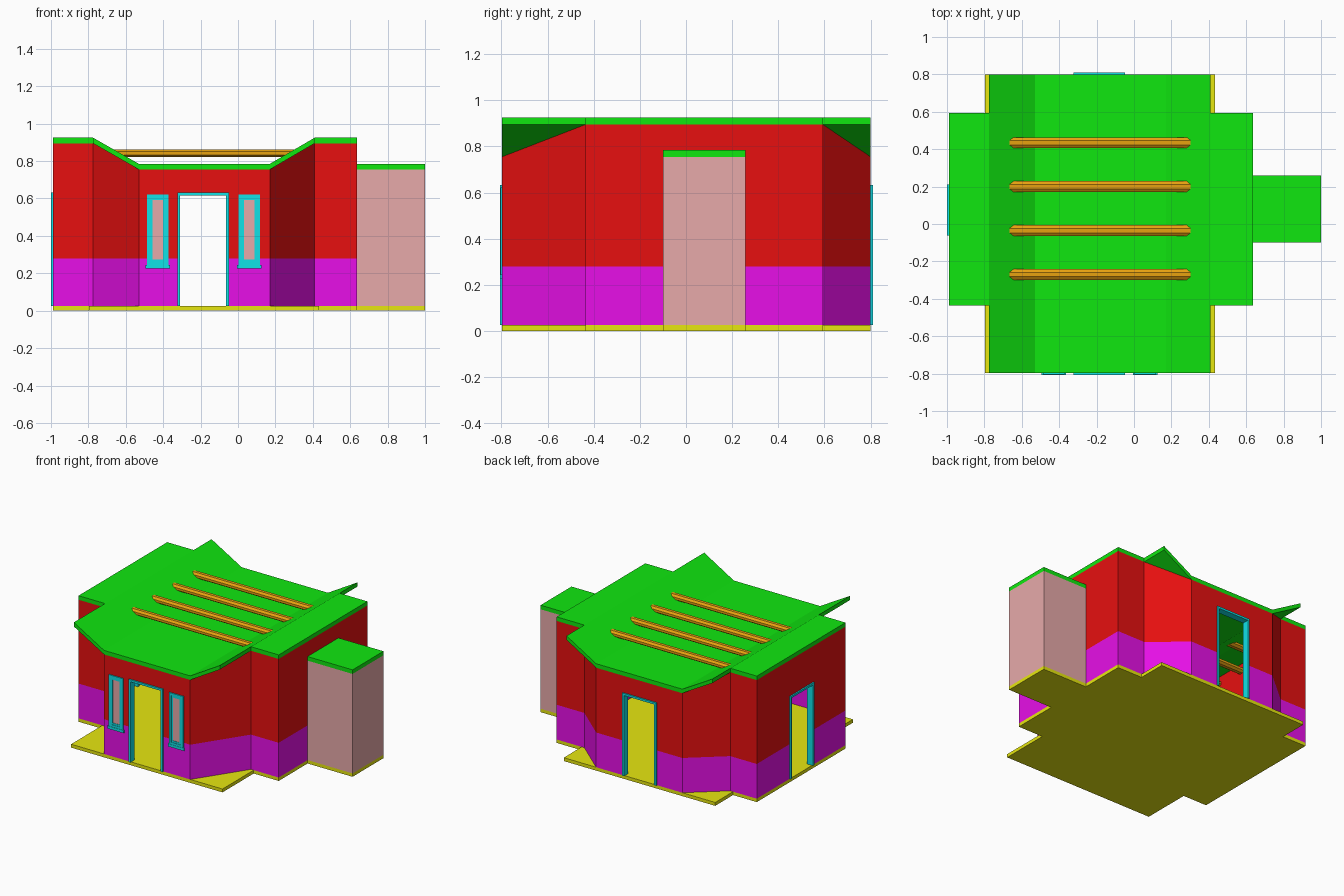
import bpy
import bmesh
import math

cube = bpy.data.objects.get("Cube")
if cube:
    bpy.data.objects.remove(cube, do_unlink=True)


def material(name, rgb):
    m = bpy.data.materials.new(name)
    m.use_nodes = True
    color = (*rgb, 1)
    m.diffuse_color = color
    m.node_tree.nodes["Principled BSDF"].inputs["Base Color"].default_value = color
    return m


RED = material("red upper wall", (0.8, 0.005, 0.005))
MAGENTA = material("magenta lower wall", (0.8, 0.005, 0.8))
GREEN = material("green roof", (0.005, 0.8, 0.005))
YELLOW = material("yellow floor", (0.8, 0.8, 0.005))
CYAN = material("cyan trim", (0.005, 0.76, 0.8))
PINK = material("dusty pink", (0.8, 0.4, 0.4))
ORANGE = material("orange beam", (0.8, 0.36, 0.005))

# Shared dimensions
FLOOR, BAND, DOOR_TOP = 0.025, 0.28, 0.62
LOW, HIGH, THICK = 0.755, 0.895, 0.03
X0, X1, X2, X3, X4, X5 = -0.99, -0.775, -0.53, 0.17, 0.41, 0.635
FRONT, ARM_F, ARM_B, BACK = -0.797, -0.435, 0.593, 0.8
DOOR_L, DOOR_R = -0.312, -0.06
SIDE_A, SIDE_B = -0.05, 0.2


def finish(name, bm, mats):
    bmesh.ops.recalc_face_normals(bm, faces=bm.faces)
    me = bpy.data.meshes.new(name)
    bm.to_mesh(me)
    bm.free()
    for m in mats:
        me.materials.append(m)
    ob = bpy.data.objects.new(name, me)
    bpy.context.collection.objects.link(ob)
    return ob


def prism(name, points, offset, mat):
    """Extrude a flat outline of 3D points along an offset."""
    bm = bmesh.new()
    face = bm.faces.new([bm.verts.new(p) for p in points])
    new = bmesh.ops.extrude_face_region(bm, geom=[face], use_keep_orig=True)["geom"]
    verts = [v for v in new if isinstance(v, bmesh.types.BMVert)]
    bmesh.ops.translate(bm, verts=verts, vec=offset)
    return finish(name, bm, [mat])


def box(name, x, y, z, mat):
    base = [(x[0], y[0], z[0]), (x[1], y[0], z[0]), (x[1], y[1], z[0]), (x[0], y[1], z[0])]
    return prism(name, base, (0, 0, z[1] - z[0]), mat)


def ceiling(x):
    """Height of the underside of the valley roof."""
    if x <= X1 or x >= X4:
        return HIGH
    return LOW if X2 <= x <= X3 else HIGH


# Floor slab: body, cross arms and annex in one outline
SX0, SX1, AX = -0.797, 0.432, 1.0
AY0, AY1 = -0.1, 0.258
outline = [(SX0, FRONT), (SX1, FRONT), (SX1, ARM_F), (X5, ARM_F), (X5, AY0), (AX, AY0),
           (AX, AY1), (X5, AY1), (X5, ARM_B), (SX1, ARM_B), (SX1, BACK), (SX0, BACK),
           (SX0, ARM_B), (X0, ARM_B), (X0, ARM_F), (SX0, ARM_F)]
prism("floor_slab", [(x, y, 0) for x, y in outline], (0, 0, FLOOR), YELLOW)

# Walls: ring of panels in three height rows, door panels left open below the lintel
ring = [(X2, FRONT), (DOOR_L, FRONT), (DOOR_R, FRONT), (X3, FRONT), (X4, ARM_F),
        (X5, ARM_F), (X5, ARM_B), (X4, ARM_B), (X3, BACK), (DOOR_R, BACK),
        (DOOR_L, BACK), (X2, BACK), (X1, ARM_B), (X0, ARM_B), (X0, SIDE_B),
        (X0, SIDE_A), (X0, ARM_F), (X1, ARM_F)]
doors = (1, 9, 14)
bm = bmesh.new()
columns = [[bm.verts.new((x, y, z)) for z in (FLOOR, BAND, DOOR_TOP, ceiling(x))] for x, y in ring]
for i, a in enumerate(columns):
    b = columns[(i + 1) % len(columns)]
    for row in range(3):
        if i in doors and row < 2:
            continue
        f = bm.faces.new((a[row], b[row], b[row + 1], a[row + 1]))
        f.material_index = 1 if row == 0 else 0
walls = finish("house_walls", bm, [RED, MAGENTA])
solid = walls.modifiers.new("thickness", "SOLIDIFY")
solid.thickness = THICK
solid.offset = -1
solid.use_even_offset = True

# Roof: valley over the body, flat slabs over the side arms
lower = [(X1, HIGH), (X2, LOW), (X3, LOW), (X4, HIGH)]
upper = [(x, z + THICK) for x, z in reversed(lower)]
prism("valley_roof", [(x, FRONT, z) for x, z in lower + upper], (0, BACK - FRONT, 0), GREEN)
box("right_arm_roof", (X0, X1), (ARM_F, ARM_B), (HIGH, HIGH + THICK), GREEN)
box("left_arm_roof", (X4, X5), (ARM_F, ARM_B), (HIGH, HIGH + THICK), GREEN)

# Annex
box("annex_walls", (X5, AX), (AY0, AY1), (FLOOR, LOW), PINK)
box("annex_roof", (X5, AX), (AY0, AY1), (LOW, LOW + THICK), GREEN)

# Octagonal beams running through the roof from arm to arm
for i in range(4):
    y = 0.435 - 0.235 * i
    octagon = []
    for k in range(8):
        a = math.radians(45 * k + 22.5)
        octagon.append((X0 + THICK, y + 0.031 * math.cos(a), 0.842 + 0.022 * math.sin(a)))
    prism(f"roof_beam_{i + 1}", octagon, (X5 - X0 - 2 * THICK, 0, 0), ORANGE)


# Door frames: two jambs and a head that line each opening
def door_frame(name, a, b, depth, along_x):
    w = 0.012
    parts = [("jamb_a", (a - w, a + 0.003), (FLOOR, DOOR_TOP + w)),
             ("jamb_b", (b - 0.003, b + w), (FLOOR, DOOR_TOP + w)),
             ("head", (a, b), (DOOR_TOP - 0.003, DOOR_TOP + w))]
    for part, span, z in parts:
        x, y = (span, depth) if along_x else (depth, span)
        box(f"{name}_{part}", x, y, z, CYAN)


door_frame("front_door", DOOR_L, DOOR_R, (FRONT - 0.01, FRONT + 0.04), True)
door_frame("back_door", DOOR_L, DOOR_R, (BACK - 0.04, BACK + 0.01), True)
door_frame("side_door", SIDE_A, SIDE_B, (X0 - 0.01, X0 + 0.04), False)


# Windows: stepped frame, pane and sill on the front wall
def border(name, x, z, w, out):
    y = (FRONT - out, FRONT)
    box(name + "_right", (x[0], x[0] + w), y, z, CYAN)
    box(name + "_left", (x[1] - w, x[1]), y, z, CYAN)
    box(name + "_bottom", (x[0] + w, x[1] - w), y, (z[0], z[0] + w), CYAN)
    box(name + "_top", (x[0] + w, x[1] - w), y, (z[1] - w, z[1]), CYAN)


for side, cx in (("right", -0.429), ("left", 0.06)):
    name = side + "_window"
    border(name + "_outer_frame", (cx - 0.058, cx + 0.058), (0.243, 0.622), 0.018, 0.008)
    border(name + "_inner_frame", (cx - 0.041, cx + 0.041), (0.26, 0.605), 0.014, 0.005)
    box(name + "_pane", (cx - 0.028, cx + 0.028), (FRONT - 0.002, FRONT), (0.273, 0.592), PINK)
    box(name + "_sill", (cx - 0.065, cx + 0.065), (FRONT - 0.01, FRONT), (0.225, 0.245), CYAN)
